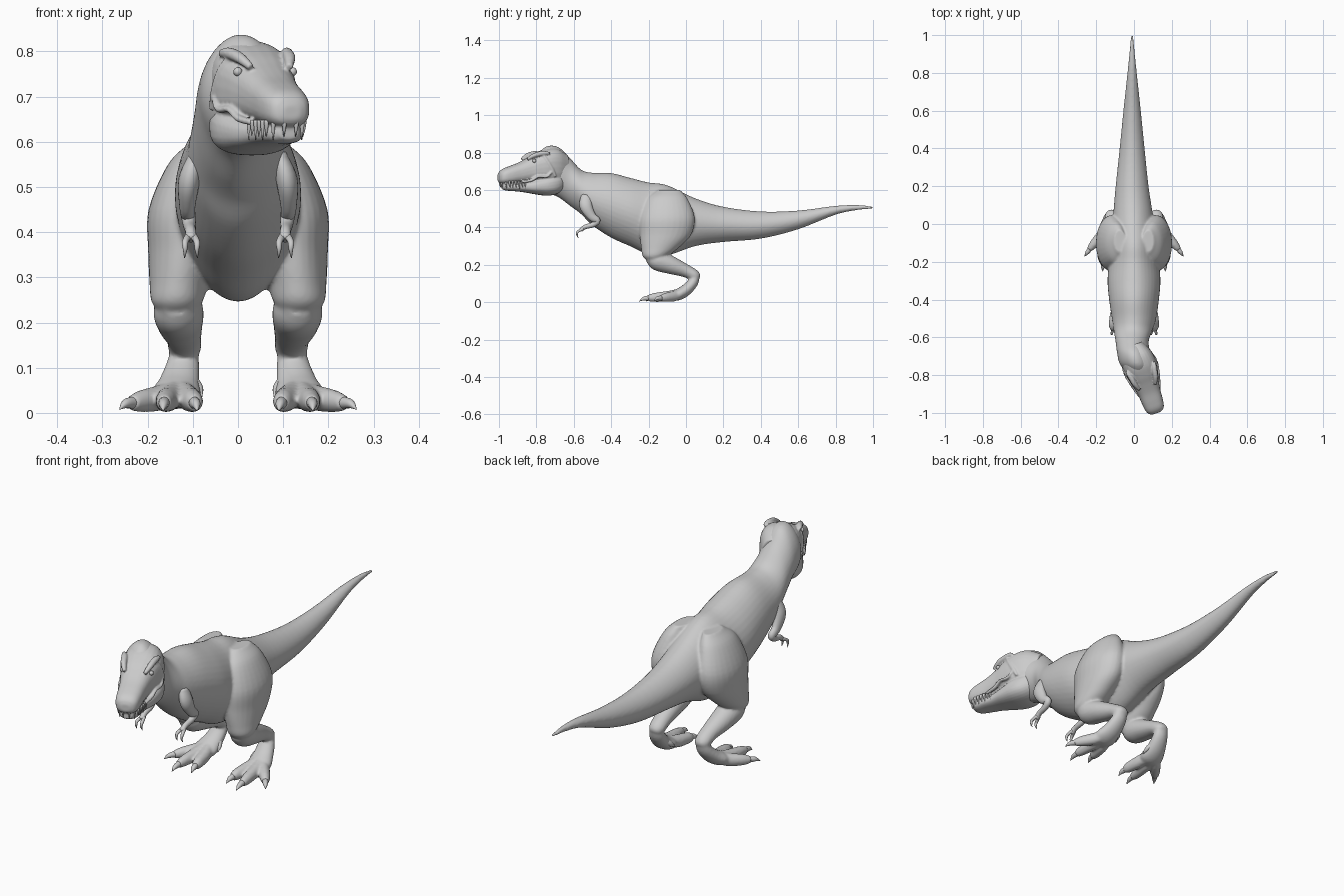
import bpy, bmesh, math
from mathutils import Vector, Matrix

X = Vector((1, 0, 0))


def spline(pts, steps):
    """Catmull-Rom through (x, y, z, half_width, half_height) stations."""
    P = [Vector(p) for p in pts]
    P = [P[0] * 2 - P[1]] + P + [P[-1] * 2 - P[-2]]
    out = []
    for i in range(1, len(P) - 2):
        a, b, c, d = P[i - 1:i + 3]
        for k in range(steps):
            t = k / steps
            out.append((b * 2 + (c - a) * t + (a * 2 - b * 5 + c * 4 - d) * t * t
                        + (b * 3 - a - c * 3 + d) * t ** 3) * 0.5)
    return out + [P[-2]]


def tube(bm, pts, axis=None, m=1, e=1.0, pinch=0.0, steps=5, n=28):
    """Closed loft of oval sections; m=-1 mirrors it to the other side."""
    S = spline(pts, steps)
    rings = []
    for i, s in enumerate(S):
        p = Vector(s[:3])
        t = axis or (Vector(S[min(i + 1, len(S) - 1)][:3]) - Vector(S[max(i - 1, 0)][:3])).normalized()
        u = (X - t * X.dot(t)).normalized()
        w = t.cross(u)
        a, b = max(s[3], .0008), max(s[4], .0008)
        ring = []
        for k in range(n):
            c, d = math.cos(2 * math.pi * k / n), math.sin(2 * math.pi * k / n)
            cx = math.copysign(abs(c) ** e, c) * (1 - pinch * d * d)
            dz = math.copysign(abs(d) ** e, d)
            v = p + u * (a * cx) + w * (b * dz)
            ring.append(bm.verts.new((v.x * m, v.y, v.z)))
        rings.append(ring)
    for r, q in zip(rings, rings[1:]):
        for k in range(n):
            bm.faces.new((r[k], r[(k + 1) % n], q[(k + 1) % n], q[k]))
    bm.faces.new(rings[0])
    bm.faces.new(rings[-1])


def outline(rows):
    """(y, x centre, half width, top z, bottom z) -> stations."""
    return [(cx, y, (t + b) / 2, hw, (t - b) / 2) for y, cx, hw, t, b in rows]


def finish(bm, name, voxel=0, smooth=6, matrix=None):
    bmesh.ops.recalc_face_normals(bm, faces=bm.faces)
    me = bpy.data.meshes.new(name)
    bm.to_mesh(me)
    bm.free()
    for p in me.polygons:
        p.use_smooth = True
    ob = bpy.data.objects.new(name, me)
    bpy.context.collection.objects.link(ob)
    if matrix:
        ob.matrix_world = matrix
    if voxel:
        r = ob.modifiers.new("blend", 'REMESH')
        r.mode, r.voxel_size, r.use_smooth_shade = 'VOXEL', voxel, True
        s = ob.modifiers.new("soften", 'SMOOTH')
        s.factor, s.iterations = 0.5, smooth
    return ob


Y = Vector((0, 1, 0))

# Trunk: tail, hips, chest and neck in one loft, with the legs blended in
bm = bmesh.new()
tube(bm, outline([
    (1.0, -.01, .006, .511, .499), (.92, -.01, .013, .52, .493), (.8, -.01, .025, .515, .468),
    (.6, -.01, .046, .49, .39), (.4, -.01, .066, .485, .34), (.2, -.01, .087, .51, .322),
    (.05, -.005, .105, .555, .30), (-.1, 0, .122, .625, .25), (-.2, 0, .132, .64, .255),
    (-.3, 0, .14, .665, .30), (-.4, 0, .132, .69, .345), (-.5, 0, .117, .692, .41),
    (-.56, -.005, .103, .708, .47), (-.62, -.01, .088, .77, .515), (-.68, -.002, .088, .828, .56),
    (-.74, .012, .088, .835, .585), (-.79, .025, .06, .80, .62)]),
    axis=Y, pinch=.13, n=40)
toes = [[(.15, -.08, .035), (.16, -.16, .026), (.164, -.205, .022), (.166, -.25, .005)],
        [(.17, -.055, .035), (.212, -.105, .026), (.236, -.135, .022), (.262, -.172, .008)],
        [(.112, -.08, .035), (.1, -.15, .026), (.096, -.178, .022), (.09, -.215, .005)]]
for m in (1, -1):
    # Thigh
    tube(bm, [(.075, -.09, .60, .03, .06), (.095, -.10, .55, .06, .11), (.115, -.10, .45, .083, .147),
              (.12, -.11, .36, .079, .137), (.13, -.14, .29, .066, .10), (.135, -.165, .245, .056, .066),
              (.135, -.17, .215, .03, .03)], axis=Vector((0, 0, -1)), m=m)
    # Shin
    tube(bm, [(.135, -.19, .25, .04, .04), (.132, -.15, .225, .055, .056), (.128, -.08, .198, .05, .048),
              (.12, 0, .167, .039, .035), (.118, .045, .142, .036, .031), (.118, .058, .125, .026, .022)], m=m)
    # Upper foot
    tube(bm, [(.118, .05, .145, .03, .025), (.122, .037, .105, .037, .028), (.13, 0, .065, .046, .031),
              (.137, -.04, .041, .055, .031), (.14, -.075, .03, .045, .022)], m=m)
    # Toes
    for a, b, c, _ in toes:
        tube(bm, [(.132, -.01, .06, .02, .02), (*a, .026, .028), (*b, .023, .025), (*c, .016, .017)], m=m, n=16)
finish(bm, "body_and_legs", voxel=.006, smooth=5)

# Toe claws and small back claw
bm = bmesh.new()
for m in (1, -1):
    for _, b, c, d in toes:
        c, d = Vector(c), Vector(d)
        mid = (c + d) / 2 + Vector((0, 0, .005))
        tube(bm, [(*(c.lerp(Vector(b), .15)), .013, .014), (*mid, .010, .010), (*d, .001, .001)], m=m, n=12)
    tube(bm, [(.105, .01, .075, .014, .014), (.088, -.012, .055, .011, .011), (.08, -.035, .035, .001, .001)], m=m, n=12)
finish(bm, "foot_claws")

# Small two-fingered arms
bm = bmesh.new()
for m in (1, -1):
    tube(bm, [(.09, -.53, .57, .018, .03), (.108, -.535, .515, .024, .034), (.112, -.505, .46, .018, .024),
              (.11, -.475, .435, .016, .018), (.107, -.498, .414, .014, .014), (.105, -.54, .402, .012, .012),
              (.104, -.562, .385, .013, .010)], m=m, n=20)
    for dx in (-.013, .013):
        tube(bm, [(.104 + dx * .4, -.55, .392, .008, .008), (.104 + dx, -.577, .378, .007, .007),
                  (.104 + dx, -.583, .362, .005, .005), (.104 + dx * 1.1, -.576, .343, .001, .001)], m=m, n=10)
finish(bm, "arms")

# Head is built facing -y, then turned to one side
turn = Matrix.Translation((0, -.66, 0)) @ Matrix.Rotation(math.radians(19.3), 4, 'Z')
bm = bmesh.new()
# Skull
tube(bm, outline([
    (.02, 0, .055, .79, .64), (-.04, 0, .082, .822, .62), (-.10, 0, .09, .818, .625),
    (-.155, 0, .08, .795, .638), (-.20, 0, .068, .77, .64), (-.25, 0, .06, .745, .637),
    (-.30, 0, .056, .727, .632), (-.335, 0, .05, .713, .632), (-.354, 0, .038, .698, .638),
    (-.362, 0, .02, .68, .65)]), axis=Y, e=.78)
# Lower jaw
tube(bm, outline([
    (.0, 0, .06, .70, .60), (-.05, 0, .085, .69, .575), (-.10, 0, .09, .68, .57),
    (-.16, 0, .077, .66, .578), (-.22, 0, .058, .645, .588), (-.28, 0, .049, .64, .594),
    (-.32, 0, .04, .64, .597), (-.342, 0, .022, .638, .605)]), axis=Y, e=.8)
for m in (1, -1):
    # Brow ridge with a raised back corner
    tube(bm, [(.045, -.215, .765, .008, .008), (.058, -.18, .785, .013, .012), (.066, -.14, .795, .014, .013),
              (.074, -.115, .797, .010, .010), (.078, -.10, .795, .005, .006)], m=m, n=14)
    # Cheek ridge behind the eye
    tube(bm, [(.064, -.135, .79, .008, .008), (.078, -.115, .755, .012, .010), (.086, -.09, .71, .010, .010),
              (.086, -.07, .67, .006, .006)], m=m, n=14)
    # Lip fold
    tube(bm, [(.056, -.25, .643, .007, .007), (.068, -.20, .652, .010, .008), (.078, -.165, .672, .009, .007),
              (.088, -.12, .672, .008, .007), (.089, -.09, .70, .006, .006)], m=m, n=14)
finish(bm, "head", voxel=.004, smooth=4, matrix=turn)

# Upper teeth
bm = bmesh.new()
for m in (1, -1):
    for i in range(8):
        s = .35 - .017 * i
        x = (.014, .034, .044, .047, .049, .051, .053, .055)[i]
        h = .034 if i % 2 else .026
        tube(bm, [(x, -s, .648, .0055, .007), (x, -s, .636, .005, .006), (x * .98, -s + .004, .638 - h, .001, .001)],
             m=m, steps=2, n=8)
finish(bm, "teeth", matrix=turn)

# Eyes
bm = bmesh.new()
for m in (1, -1):
    bmesh.ops.create_uvsphere(bm, u_segments=16, v_segments=10, radius=.010,
                              matrix=Matrix.Translation((.064 * m, -.182, .755)))
finish(bm, "eyes", matrix=turn)
